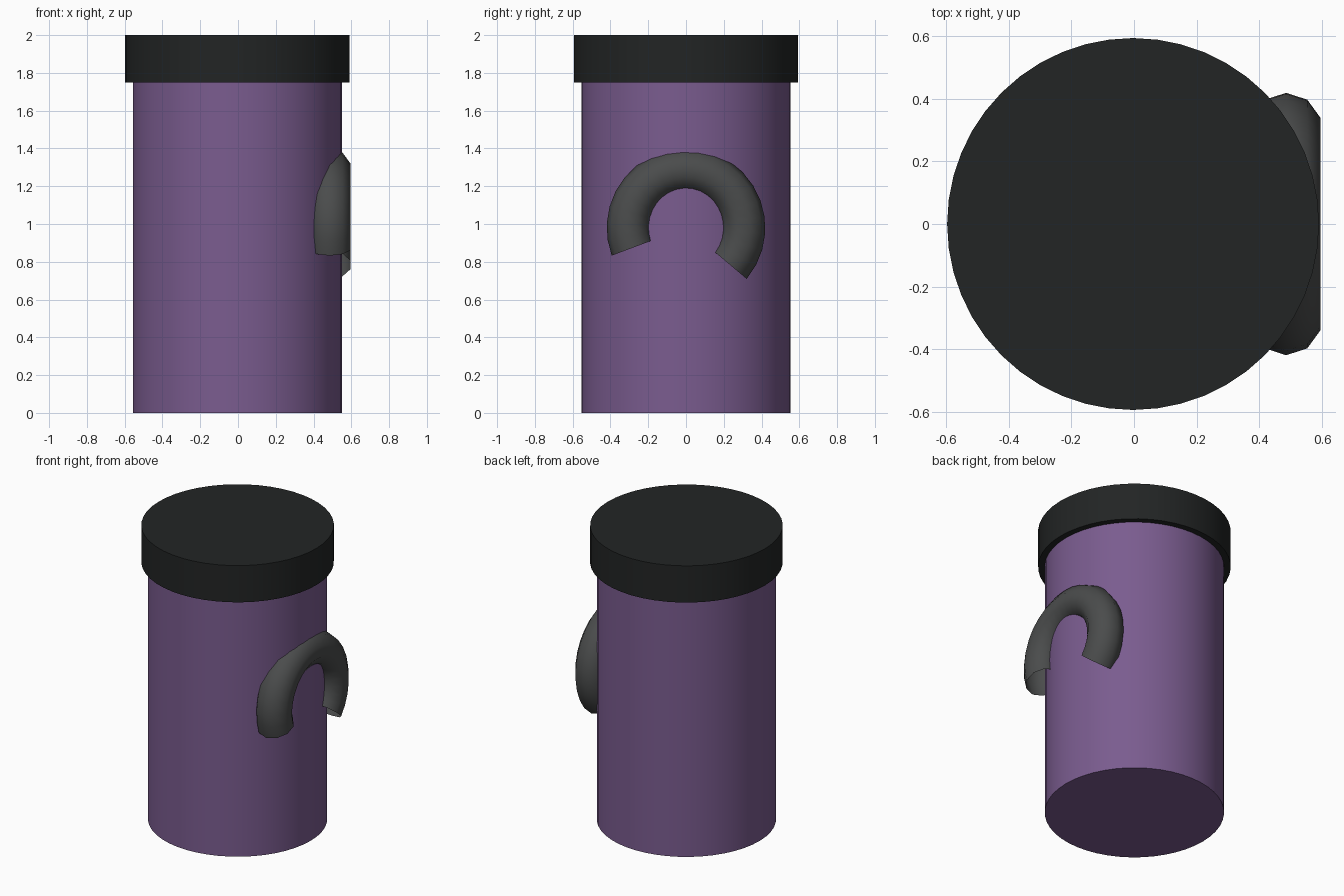
import bpy, bmesh, math

if "Cube" in bpy.data.objects:
    bpy.data.objects.remove(bpy.data.objects["Cube"])

CX = -0.003  # body axis, shifted slightly to balance the handle


def material(name, rgb):
    m = bpy.data.materials.new(name)
    m.diffuse_color = (*rgb, 1)
    m.use_nodes = True
    m.node_tree.nodes["Principled BSDF"].inputs["Base Color"].default_value = m.diffuse_color
    return m


def finish(ob, mat, angle):
    ob.data.materials.append(mat)
    bpy.ops.object.select_all(action='DESELECT')
    ob.select_set(True)
    bpy.context.view_layer.objects.active = ob
    bpy.ops.object.shade_smooth_by_angle(angle=math.radians(angle))


def cylinder(name, radius, z0, z1, mat):
    bpy.ops.mesh.primitive_cylinder_add(vertices=48, radius=radius, depth=z1 - z0,
                                        location=(CX, 0, (z0 + z1) / 2))
    ob = bpy.context.object
    ob.name = name
    finish(ob, mat, 30)


def open_arc_tube(name, centre, major, minor, start, arc, steps, sides, mat):
    """Open-ended torus section standing in the YZ plane."""
    bm = bmesh.new()
    rings = []
    for i in range(steps + 1):
        a = start + arc * i / steps
        ring = []
        for j in range(sides):
            t = math.tau * j / sides
            r = major + minor * math.cos(t)
            ring.append(bm.verts.new((minor * math.sin(t), r * math.cos(a), r * math.sin(a))))
        rings.append(ring)
    for r0, r1 in zip(rings, rings[1:]):
        for j in range(sides):
            k = (j + 1) % sides
            bm.faces.new((r0[j], r1[j], r1[k], r0[k]))
    me = bpy.data.meshes.new(name)
    bm.to_mesh(me)
    bm.free()
    ob = bpy.data.objects.new(name, me)
    ob.location = centre
    bpy.context.collection.objects.link(ob)
    finish(ob, mat, 50)


purple = material("purple", (0.195, 0.107, 0.275))
black = material("black", (0.016, 0.018, 0.018))
grey = material("dark_grey", (0.069, 0.072, 0.072))

# Cup body and wider lid
cylinder("cup_body", 0.553, 0, 1.75, purple)
cylinder("lid", 0.594, 1.75, 2.0, black)

# Curved handle, half sunk into the side of the cup
open_arc_tube("handle", (0.486, 0, 0.98), 0.305, 0.115, -0.7, 4.2, 20, 10, grey)
